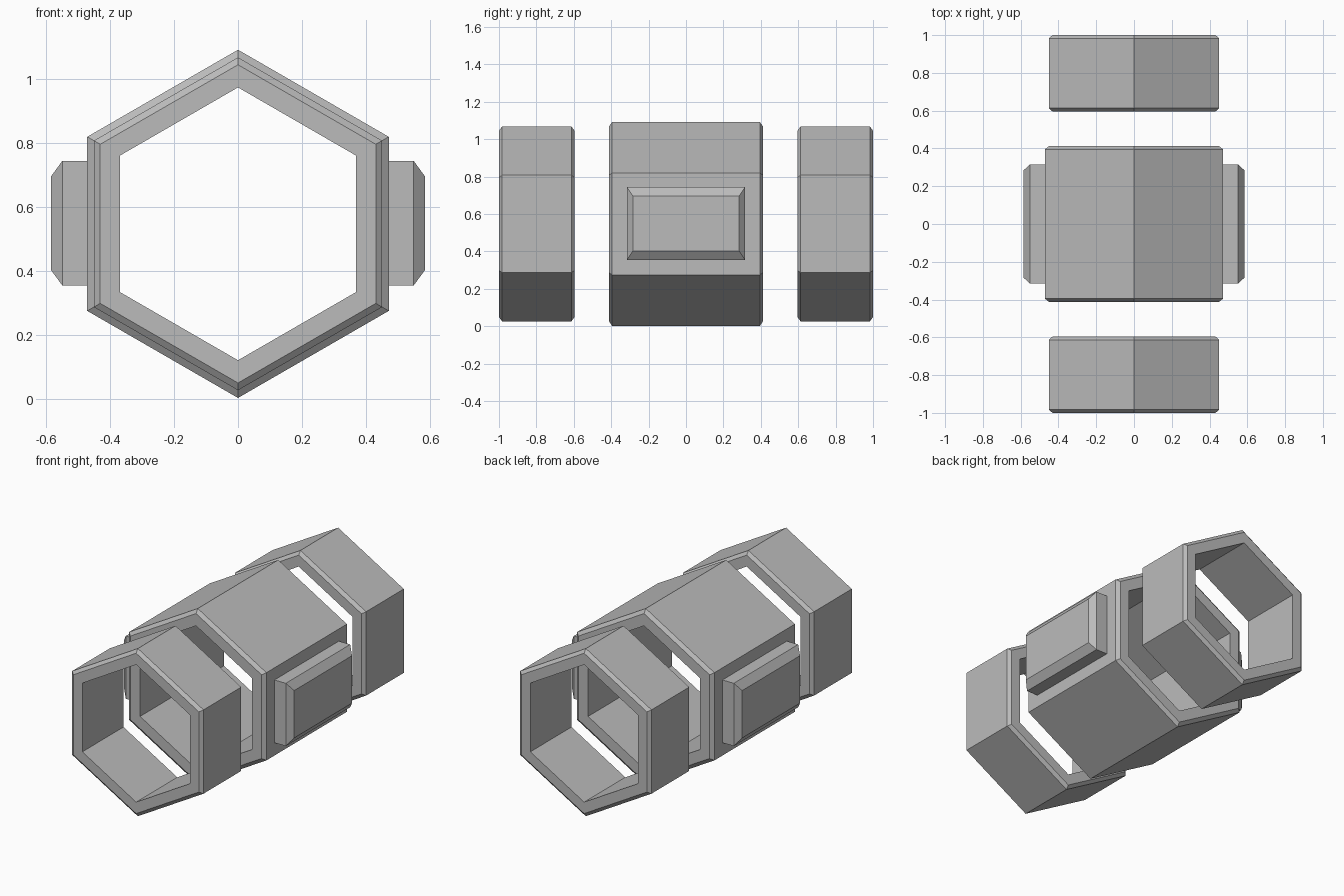
import bpy, bmesh, math

cube = bpy.data.objects.get("Cube")
if cube:
    bpy.data.objects.remove(cube, do_unlink=True)

SIDES = 6
AXIS_Z = 0.547

grey = bpy.data.materials.new("plain grey")
grey.use_nodes = True
colour = (0.5, 0.5, 0.5, 1)
grey.diffuse_color = colour
grey.node_tree.nodes["Principled BSDF"].inputs["Base Color"].default_value = colour


def finish(bm, name):
    bmesh.ops.recalc_face_normals(bm, faces=bm.faces)
    mesh = bpy.data.meshes.new(name)
    bm.to_mesh(mesh)
    bm.free()
    mesh.materials.append(grey)
    obj = bpy.data.objects.new(name, mesh)
    bpy.context.collection.objects.link(obj)
    return obj


def hex_sleeve(name, y, half, outer, inner, chamfer_r, chamfer_y):
    """Hollow hexagonal tube along y with chamfered outer rims."""
    rim = outer - chamfer_r
    profile = [(inner, -half), (rim, -half), (outer, chamfer_y - half),
               (outer, half - chamfer_y), (rim, half), (inner, half)]
    bm = bmesh.new()
    rows = []
    for i in range(SIDES):
        a = math.tau * i / SIDES
        rows.append([bm.verts.new((r * math.sin(a), y + d, AXIS_Z + r * math.cos(a)))
                     for r, d in profile])
    n = len(profile)
    for i in range(SIDES):
        a, b = rows[i], rows[(i + 1) % SIDES]
        for j in range(n):
            k = (j + 1) % n
            bm.faces.new((a[j], a[k], b[k], b[j]))
    return finish(bm, name)


def side_pad(name, side):
    """Raised block on a side wall, with a tapered outer face."""
    # x position, half length in y, half height in z
    sections = [(0.42, 0.316, 0.195), (0.55, 0.316, 0.195), (0.585, 0.284, 0.147)]
    bm = bmesh.new()
    loops = []
    for x, hy, hz in sections:
        loops.append([bm.verts.new((side * x, sy * hy, AXIS_Z + 0.002 + sz * hz))
                      for sy, sz in ((-1, -1), (1, -1), (1, 1), (-1, 1))])
    for a, b in zip(loops, loops[1:]):
        for j in range(4):
            k = (j + 1) % 4
            bm.faces.new((a[j], a[k], b[k], b[j]))
    bm.faces.new(loops[0])
    bm.faces.new(loops[-1])
    return finish(bm, name)


# Central sleeve and the two separate end sleeves
hex_sleeve("centre_sleeve", 0, 0.412, 0.545, 0.444, 0.025, 0.017)
for name, side in (("front_sleeve", -1), ("back_sleeve", 1)):
    hex_sleeve(name, side * 0.798, 0.202, 0.521, 0.427, 0.023, 0.017)

# Raised pads on the two upright walls
for name, side in (("left_pad", 1), ("right_pad", -1)):
    side_pad(name, side)
